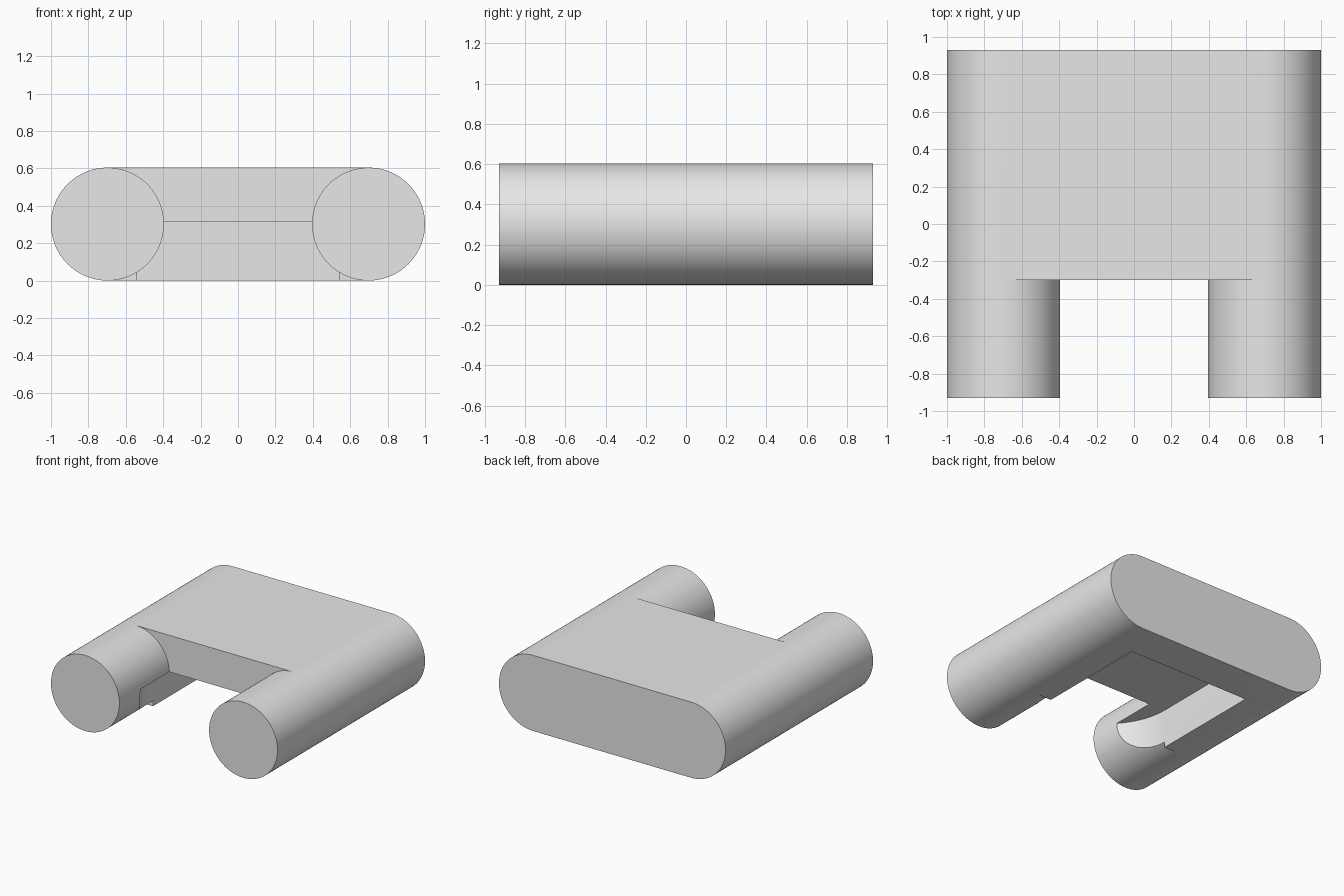
import bpy
import bmesh
from math import cos, sin, pi

if "Cube" in bpy.data.objects:
    bpy.data.objects.remove(bpy.data.objects["Cube"], do_unlink=True)

R = 0.302          # arm radius
AX = 1 - R         # arm axis offset
FRONT, STEP, BACK = -0.93, -0.30, 0.93
N = 96             # segments round an arm
H = N // 2

grey = bpy.data.materials.new("light grey")
grey.use_nodes = True
colour = (0.8, 0.8, 0.8, 1)
grey.diffuse_color = colour
grey.node_tree.nodes["Principled BSDF"].inputs["Base Color"].default_value = colour


def finish(bm, name):
    bmesh.ops.recalc_face_normals(bm, faces=bm.faces)
    mesh = bpy.data.meshes.new(name)
    bm.to_mesh(mesh)
    bm.free()
    obj = bpy.data.objects.new(name, mesh)
    bpy.context.collection.objects.link(obj)
    mesh.materials.append(grey)
    return obj


# Body: a flat-sided capsule block with two round arms reaching forward
bm = bmesh.new()


def ring(side, y, count):
    """Points from the bottom, round the outer side, to the top (and on)."""
    angles = [-pi / 2 + 2 * pi * i / N for i in range(count)]
    return [bm.verts.new((side * (AX + R * cos(a)), y, R + R * sin(a))) for a in angles]


mids, backs = [], []
for side in (1, -1):
    tip, mid = ring(side, FRONT, N), ring(side, STEP, N)
    back = ring(side, BACK, H + 1)
    bm.faces.new(tip)
    for i in range(N):
        j = (i + 1) % N
        bm.faces.new((tip[i], tip[j], mid[j], mid[i]))
    for i in range(H):
        bm.faces.new((mid[i], mid[i + 1], back[i + 1], back[i]))
    mids.append(mid)
    backs.append(back)

(m1, m2), (b1, b2) = mids, backs
inner1, inner2 = m1[H:] + m1[:1], m2[H:] + m2[:1]
bm.faces.new(inner1 + inner2[::-1])           # front wall between the arms
bm.faces.new(b1 + b2[::-1])                   # back wall
bm.faces.new((m1[H], m2[H], b2[H], b1[H]))    # top
bm.faces.new((m1[0], m2[0], b2[0], b1[0]))    # bottom
body = finish(bm, "body")

# Pocket cutter: square at the back, half round at the front
PR, PBACK, PTOP = 0.54, 0.62, 0.312
outline = [(PR, PBACK), (-PR, PBACK)]
outline += [(-PR * cos(pi * i / H), STEP - PR * sin(pi * i / H)) for i in range(H + 1)]
bm = bmesh.new()
base = bm.faces.new([bm.verts.new((x, y, -0.2)) for x, y in outline])
grown = bmesh.ops.extrude_face_region(bm, geom=[base])["geom"]
for v in grown:
    if isinstance(v, bmesh.types.BMVert):
        v.co.z = PTOP
cutter = finish(bm, "pocket_cutter")
cutter.hide_render = True

# Cut the underside pocket
cut = body.modifiers.new("pocket", "BOOLEAN")
cut.operation = "DIFFERENCE"
cut.solver = "EXACT"
cut.object = cutter
bpy.ops.object.select_all(action="DESELECT")
bpy.context.view_layer.objects.active = body
body.select_set(True)
bpy.ops.object.modifier_apply(modifier=cut.name)
bpy.data.objects.remove(cutter, do_unlink=True)
bpy.ops.object.shade_smooth_by_angle(angle=pi / 6)
